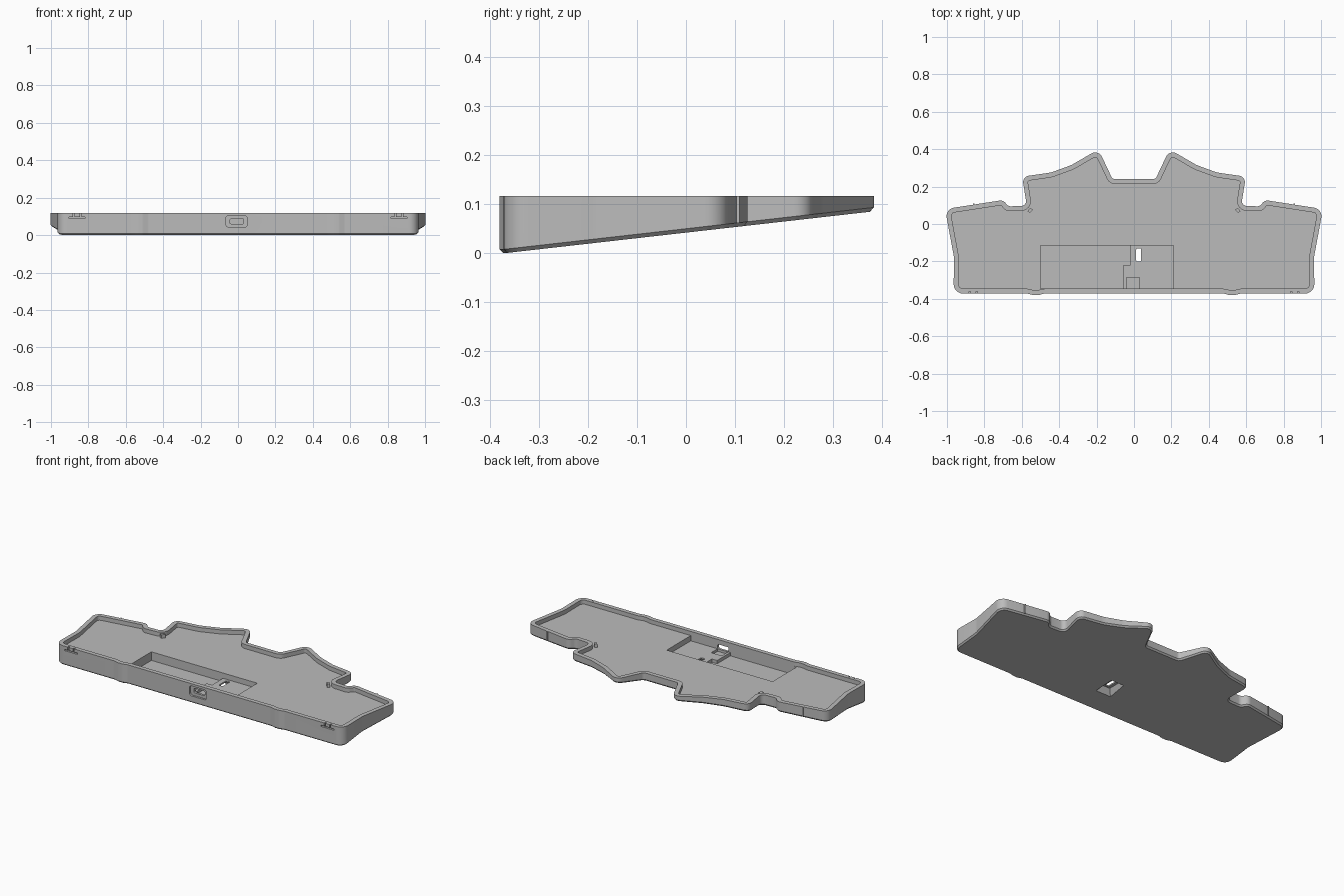
import bpy, bmesh, math
from mathutils import Vector

old = bpy.data.objects.get("Cube")
if old:
    bpy.data.objects.remove(old, do_unlink=True)

grey = bpy.data.materials.new("mid grey")
grey.use_nodes = True
grey.diffuse_color = (0.5, 0.5, 0.5, 1)
grey.node_tree.nodes["Principled BSDF"].inputs["Base Color"].default_value = (0.5, 0.5, 0.5, 1)

TOP, FLOOR, WALL = 0.117, 0.092, 0.026


def underside(y):
    return max(0, (y + 0.37) * 0.1133)


def inset_rounded(corners, d, segs=6):
    """Inset a clockwise outline of (x, y, radius) by d, then round its corners."""
    n = len(corners)
    p = [Vector(c[:2]) for c in corners]
    dirs = [(p[(i + 1) % n] - p[i]).normalized() for i in range(n)]
    inward = [Vector((v.y, -v.x)) for v in dirs]
    q = []
    for i in range(n):
        a, b = inward[i - 1], inward[i]
        q.append(p[i] + (a + b) * (d / (1 + a.dot(b))))
    out = []
    for i in range(n):
        u, v = dirs[i - 1], dirs[i]
        turn = u.angle_signed(v)
        convex = u.x * v.y - u.y * v.x < 0
        r = max(corners[i][2] + (-d if convex else d), 0.004)
        room = 0.45 * min((q[i] - q[i - 1]).length, (q[(i + 1) % n] - q[i]).length)
        t = min(r * math.tan(abs(turn) / 2), room)
        start, end = q[i] - u * t, q[i] + v * t
        for k in range(segs + 1):
            s = k / segs
            # Rational quadratic gives a true circular arc
            w = math.cos(turn / 2)
            b0, b1, b2 = (1 - s) ** 2, 2 * s * (1 - s) * w, s * s
            out.append((start * b0 + q[i] * b1 + end * b2) / (b0 + b1 + b2))
    return out


def skin(name, rings):
    """Closed solid through matching rings of 3D points."""
    bm = bmesh.new()
    loops = [[bm.verts.new(c) for c in ring] for ring in rings]
    n = len(loops[0])
    for a, b in zip(loops, loops[1:]):
        for i in range(n):
            j = (i + 1) % n
            bm.faces.new((a[i], a[j], b[j], b[i]))
    bm.faces.new(loops[0][::-1])
    bm.faces.new(loops[-1])
    bmesh.ops.recalc_face_normals(bm, faces=bm.faces)
    me = bpy.data.meshes.new(name)
    bm.to_mesh(me)
    bm.free()
    me.materials.append(grey)
    ob = bpy.data.objects.new(name, me)
    bpy.context.collection.objects.link(ob)
    return ob


def rect(x0, x1, y0, y1, r=0.0):
    return [(x0, y1, r), (x1, y1, r), (x1, y0, r), (x0, y0, r)]


def block(name, x0, x1, y0, y1, z0, z1):
    pts = [c[:2] for c in rect(x0, x1, y0, y1)]
    return skin(name, [[(x, y, z) for x, y in pts] for z in (z0, z1)])


def cut(target, cutter):
    bpy.context.view_layer.objects.active = target
    mod = target.modifiers.new("cut", "BOOLEAN")
    mod.operation, mod.solver, mod.object = "DIFFERENCE", "EXACT", cutter
    bpy.ops.object.modifier_apply(modifier=mod.name)
    bpy.data.objects.remove(cutter, do_unlink=True)


# Outline of one half, from the back notch round to the front bumps
half = [
    (0.115, 0.24, 0.02), (0.19, 0.399, 0.04), (0.335, 0.315, 0.15),
    (0.445, 0.275, 0.15), (0.598, 0.253, 0.035), (0.573, 0.098, 0.025),
    (0.672, 0.094, 0.03), (0.7, 0.128, 0.035), (1.01, 0.08, 0.045),
    (0.962, -0.18, 0.1), (0.965, -0.372, 0.05), (0.57, -0.372, 0.04),
    (0.54, -0.38, 0.04), (0.51, -0.38, 0.04), (0.48, -0.372, 0.04),
]
outline = half + [(-x, y, r) for x, y, r in reversed(half)]
outer = inset_rounded(outline, 0)
base = inset_rounded(outline, 0.008)
inner = inset_rounded(outline, WALL)

# Wedge-shaped tray with a chamfered underside and a level floor
tray = skin("tray", [
    [(p.x, p.y, underside(p.y)) for p in base],
    [(p.x, p.y, underside(p.y) + 0.008) for p in outer],
    [(p.x, p.y, TOP) for p in outer],
    [(p.x, p.y, TOP) for p in inner],
    [(p.x, p.y, FLOOR) for p in inner],
])

# Electronics pocket: deep left bay, raised shelf, port bay
FRONT, BACK = -0.346, -0.115
cut(tray, block("shelf_cutter", -0.06, 0.21, FRONT, BACK, 0.06, 0.2))
cut(tray, block("bay_cutter", -0.5, -0.055, FRONT, BACK, 0.04, 0.2))
cut(tray, block("bay_step_cutter", -0.06, -0.02, -0.22, BACK, 0.04, 0.2))
cut(tray, block("port_bay_cutter", -0.04, 0.03, FRONT, -0.285, 0.045, 0.2))

# Flared opening below the shelf and the slot through it
flare = [(z, [(x, y, z) for x, y, _ in rect(0.025 - w, 0.025 + w, -0.165 - h, -0.165 + h)])
         for z, w, h in ((0.0, 0.06, 0.072), (0.052, 0.03, 0.045))]
cut(tray, skin("flare_cutter", [ring for _, ring in flare]))
slot = inset_rounded(rect(0.012, 0.038, -0.2, -0.13, 0.006), 0)
cut(tray, skin("slot_cutter", [[(p.x, p.y, z) for p in slot] for z in (0.03, 0.08)]))

# Cable port: rounded recess with a smaller opening through the front wall
for name, shape, depth in (
        ("port_recess_cutter", rect(-0.065, 0.05, 0.043, 0.103, 0.015), -0.36),
        ("port_opening_cutter", rect(-0.043, 0.03, 0.06, 0.088, 0.008), -0.33)):
    pts = inset_rounded(shape, 0)
    cut(tray, skin(name, [[(p.x, y, p.y) for p in pts] for y in (-0.4, depth)]))

# Clip slits in the front wall
for s in (-1, 1):
    cut(tray, block("slit_cutter", s * 0.86 - 0.043, s * 0.86 + 0.043, -0.39, -0.36, 0.09, 0.098))
    for dx in (-0.018, 0.018):
        x = s * 0.86 + dx
        cut(tray, block("notch_cutter", x - 0.004, x + 0.004, -0.39, -0.36, 0.097, 0.13))

bpy.ops.object.select_all(action="DESELECT")
tray.select_set(True)
bpy.context.view_layer.objects.active = tray
bpy.ops.object.shade_smooth_by_angle(angle=math.radians(30))

# Small ribs on the rear wing walls and locating fins inside the notches
for s, side in ((1, "left"), (-1, "right")):
    x = s * 0.857
    block(side + "_rear_rib", x - 0.004, x + 0.004, 0.095, 0.109, underside(0.1) + 0.008, TOP)
    fin = [(s * 0.54, 0.078), (s * 0.555, 0.085), (s * 0.57, 0.068), (s * 0.555, 0.06)]
    skin(side + "_fin", [[(a, b, z) for a, b in fin] for z in (FLOOR - 0.002, TOP - 0.004)])
